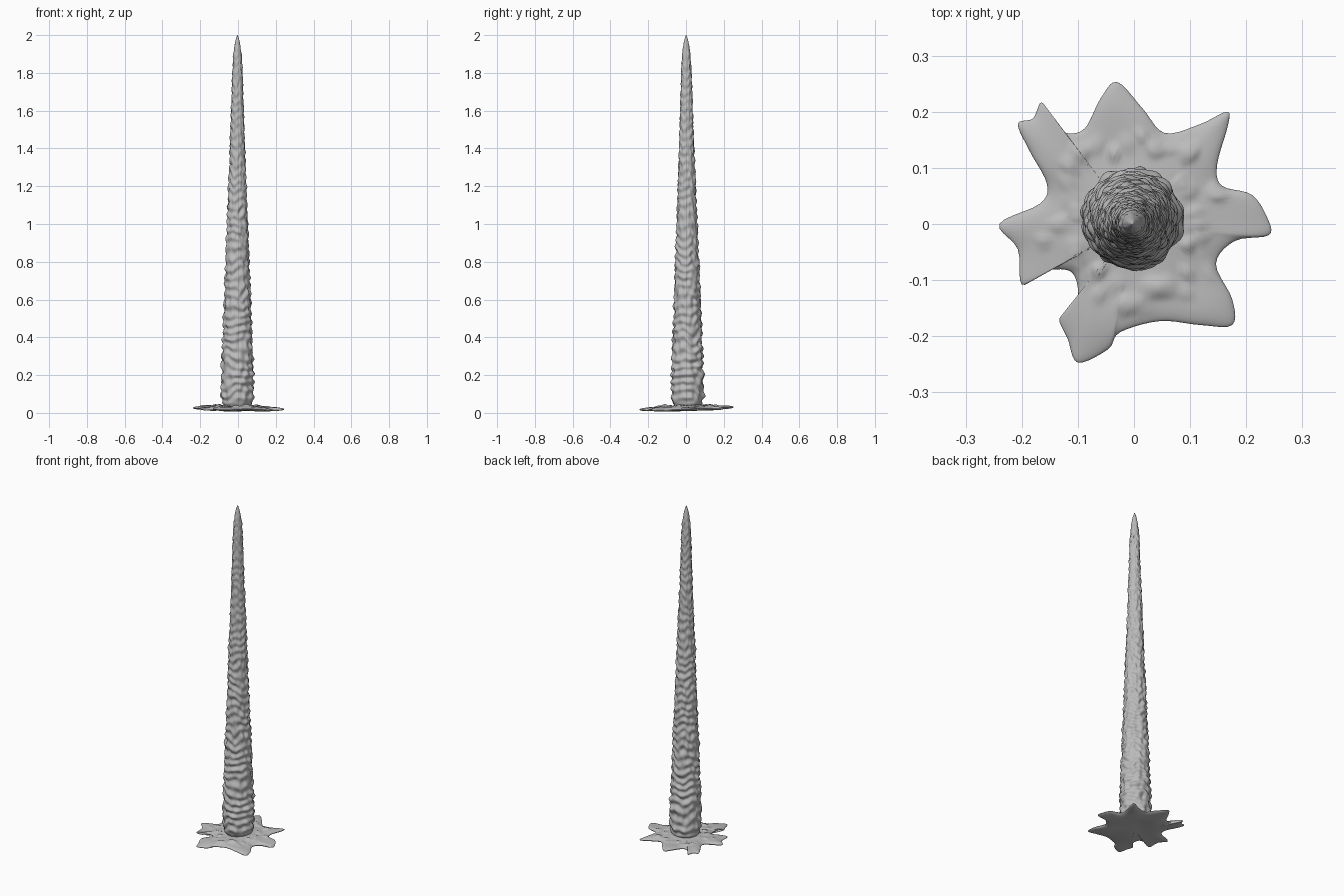
import bpy
import math
import random
from mathutils import Vector, noise

random.seed(4)
cube = bpy.data.objects.get("Cube")
if cube:
    bpy.data.objects.remove(cube, do_unlink=True)

# Single stone colour
stone = bpy.data.materials.new("grey stone")
stone.use_nodes = True
colour = (0.5, 0.5, 0.5, 1)
stone.diffuse_color = colour
stone.node_tree.nodes["Principled BSDF"].inputs["Base Color"].default_value = colour


def lerp_profile(profile, z):
    """Radius at height z, with eased steps between profile points."""
    for (z_low, r_low), (z_high, r_high) in zip(profile, profile[1:]):
        if z <= z_high:
            return r_low + (r_high - r_low) * (z - z_low) / (z_high - z_low)
    return profile[-1][1]


def skin_rings(name, rings, bottom, top):
    """Join equal rings of points into a closed smooth surface with two end points."""
    count = len(rings[0])
    verts = [point for ring in rings for point in ring] + [bottom, top]
    last = len(verts) - 1
    start = (len(rings) - 1) * count
    faces = []
    for i in range(count):
        j = (i + 1) % count
        for row in range(len(rings) - 1):
            a, b = row * count, (row + 1) * count
            faces.append((a + i, a + j, b + j, b + i))
        faces.append((last - 1, j, i))
        faces.append((start + i, start + j, last))
    mesh = bpy.data.meshes.new(name)
    mesh.from_pydata(verts, [], faces)
    mesh.materials.append(stone)
    mesh.shade_smooth()
    obj = bpy.data.objects.new(name, mesh)
    bpy.context.collection.objects.link(obj)
    return obj


# Tall tapering column with uneven drip rings
COLUMN = [(0.03, 0.066), (0.05, 0.078), (0.08, 0.084), (0.2, 0.084), (0.5, 0.073),
          (1.0, 0.054), (1.5, 0.036), (1.8, 0.027), (1.9, 0.022), (1.96, 0.013),
          (1.985, 0.007), (2.0, 0.001)]


def column_point(angle, z):
    c, s = math.cos(angle), math.sin(angle)
    base = lerp_profile(COLUMN, z)
    # Ring phase drifts round the trunk so that ledges tilt and merge
    drift = noise.noise(Vector((c * 1.3, s * 1.3, z * 5)))
    ripple = math.sin(math.tau * z / 0.047 + 5 * drift)
    lobes = noise.noise(Vector((c * 3, s * 3, z * 22 + 7)))
    fade = min(1, (z - 0.03) / 0.05, (2 - z) / 0.12)
    swell = (0.05 * ripple + 0.13 * lobes) * fade
    r = base * (1 + swell)
    return (c * r - 0.003, s * r + 0.009 - 0.004 * z, z)


ROWS, SIDES = 440, 80
rings = [[column_point(math.tau * i / SIDES, 0.03 + 1.97 * row / ROWS)
          for i in range(SIDES)] for row in range(ROWS + 1)]
skin_rings("column", rings, (0, 0.009, 0.03), (-0.003, 0.001, 2))

# Splash base outline, counterclockwise, in thousandths
OUTLINE = [(240, -20), (238, 10), (210, 52), (157, 68), (148, 105), (168, 178),
           (165, 200), (118, 178), (55, 162), (16, 205), (-30, 253), (-60, 223),
           (-88, 170), (-123, 163), (-146, 188), (-165, 217), (-180, 188),
           (-207, 178), (-186, 130), (-155, 71), (-168, 36), (-240, 0),
           (-207, -45), (-200, -108), (-159, -84), (-114, -84),
           (-100, -115), (-105, -152), (-133, -168), (-118, -205), (-100, -247),
           (-46, -223), (-25, -193), (46, -173), (118, -180), (175, -180),
           (175, -134), (146, -71), (180, -30)]


def smooth_loop(points, steps):
    """Closed spline that passes through every point."""
    points = [Vector(p) / 1000 for p in points]
    loop = []
    n = len(points)
    for i in range(n):
        a, b, c, d = (points[(i + k) % n] for k in (-1, 0, 1, 2))
        for k in range(steps):
            t = k / steps
            loop.append(b + (c - a) * t / 2 + (a * 2 - b * 5 + c * 4 - d) * t * t / 2
                        + (b * 3 - a - c * 3 + d) * t ** 3 / 2)
    return loop


# Splash droplets raised on the upper side
droplets = []
for i in range(34):
    angle = math.tau * i / 34
    reach = random.uniform(0.1, 0.165)
    droplets.append((Vector((math.cos(angle), math.sin(angle))) * reach,
                     random.uniform(0.011, 0.019), random.uniform(0.003, 0.009)))


def middle_height(p):
    """Gentle warp of the sheet, lower at the front."""
    warp = noise.noise(Vector((p.x * 9, p.y * 9, 3)))
    return 0.023 + 0.03 * p.y - 0.015 * p.x + 0.007 * warp


def top_height(p, f):
    edge = math.sqrt(max(0, 1 - f ** 6))
    z = 0.012 * edge + 0.01 * max(0, 1 - p.length / 0.15)
    for centre, size, height in droplets:
        z += height * edge * math.exp(-((p - centre).length / size) ** 4)
    return middle_height(p) + z


def under_height(p, f):
    edge = math.sqrt(max(0, 1 - f ** 6))
    return max(0, middle_height(p) - 0.011 * edge)


outline = smooth_loop(OUTLINE, 5)
fractions = [math.sin(math.pi / 2 * k / 30) for k in range(1, 31)]
rings = [[(p.x * f, p.y * f, under_height(p * f, f)) for p in outline] for f in fractions]
rings += [[(p.x * f, p.y * f, top_height(p * f, f)) for p in outline]
          for f in reversed(fractions[:-1])]
centre = Vector((0, 0))
skin_rings("splash_base", rings, (0, 0, under_height(centre, 0)),
           (0, 0, top_height(centre, 0)))
